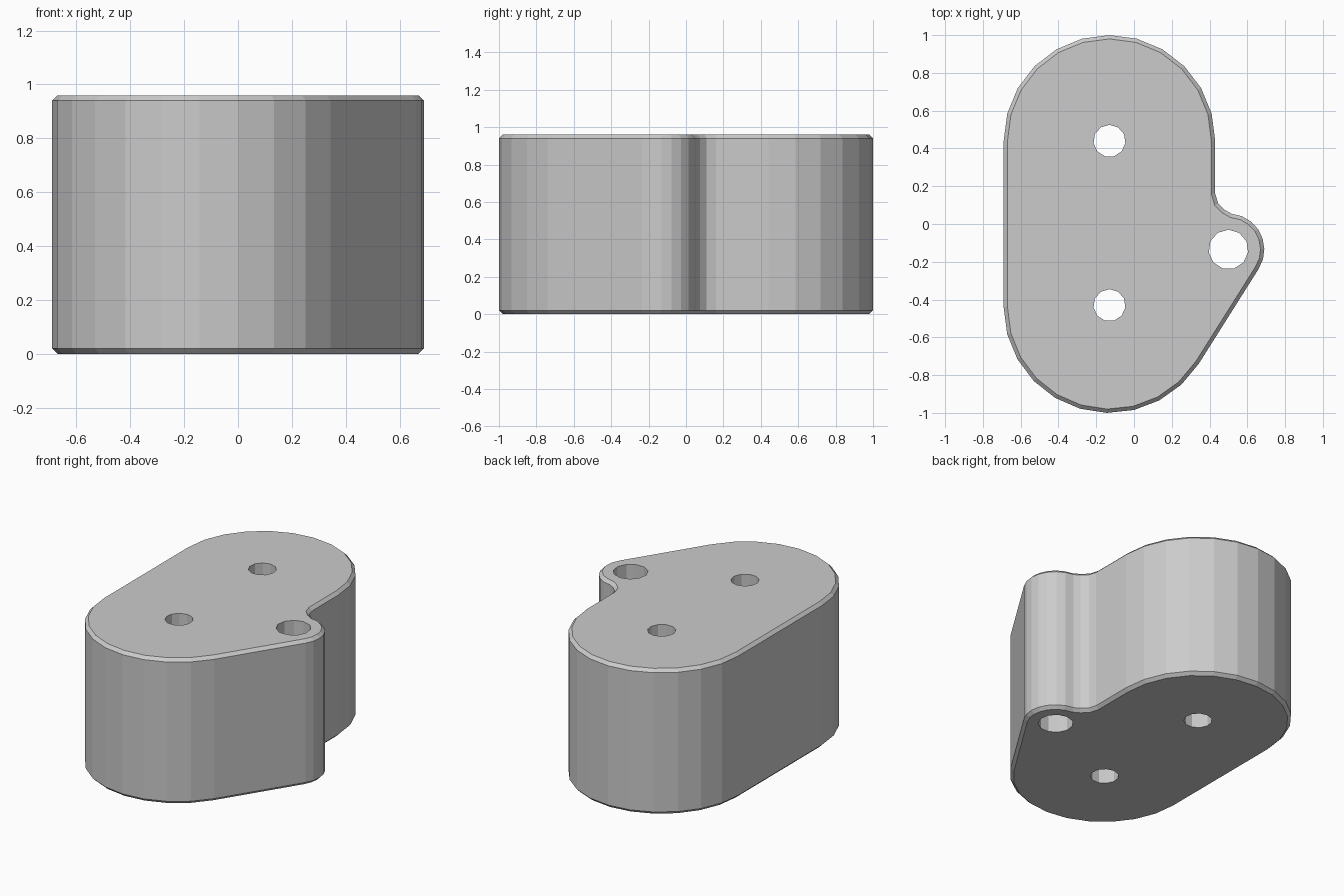
import bpy, bmesh
from math import cos, sin, radians

if "Cube" in bpy.data.objects:
    bpy.data.objects.remove(bpy.data.objects["Cube"])

HEIGHT, BEVEL = 0.96, 0.02
MAIN_X, MAIN_Y, MAIN_R = -0.13, 0.44, 0.56
EAR_X, EAR_Y, EAR_R = 0.50, -0.135, 0.19


def arc(cx, cy, r, start, end, steps):
    angles = [radians(start + (end - start) * i / steps) for i in range(steps + 1)]
    return [(cx + r * cos(a), cy + r * sin(a)) for a in angles]


# Outline: rounded ends, side ear and the small fillet where they meet
outline = arc(MAIN_X, MAIN_Y, MAIN_R, 0, 180, 12)
outline += arc(MAIN_X, -MAIN_Y, MAIN_R, 180, 327.7, 10)
outline += arc(EAR_X, EAR_Y, EAR_R, -32.3, 85, 7)
outline += [(0.48, 0.075), (0.445, 0.11), (0.43, 0.16)]

# Solid block with narrow chamfers around its top and bottom rims
bm = bmesh.new()
base = bm.faces.new([bm.verts.new((x, y, 0)) for x, y in outline])
result = bmesh.ops.extrude_face_region(bm, geom=[base], use_keep_orig=True)
top = [v for v in result["geom"] if isinstance(v, bmesh.types.BMVert)]
bmesh.ops.translate(bm, vec=(0, 0, HEIGHT), verts=top)
bmesh.ops.recalc_face_normals(bm, faces=bm.faces)
rims = [e for e in bm.edges if abs(e.verts[0].co.z - e.verts[1].co.z) < 1e-5]
bmesh.ops.bevel(bm, geom=rims, offset=BEVEL, segments=1, affect='EDGES')
mesh = bpy.data.meshes.new("block")
bm.to_mesh(mesh)
bm.free()
block = bpy.data.objects.new("block", mesh)
bpy.context.collection.objects.link(block)

# Three vertical through holes
for x, y, r in [(MAIN_X, 0.44, 0.085), (MAIN_X, -0.43, 0.085), (EAR_X, EAR_Y, 0.105)]:
    bpy.ops.mesh.primitive_cylinder_add(vertices=11, radius=r, depth=2,
                                        location=(x, y, HEIGHT / 2))
    cutter = bpy.context.object
    cutter.name = "hole_cutter"
    cutter.hide_render = True
    cut = block.modifiers.new("hole", 'BOOLEAN')
    cut.operation = 'DIFFERENCE'
    cut.solver = 'EXACT'
    cut.object = cutter
    bpy.context.view_layer.objects.active = block
    bpy.ops.object.modifier_apply(modifier=cut.name)
    bpy.data.objects.remove(cutter, do_unlink=True)
